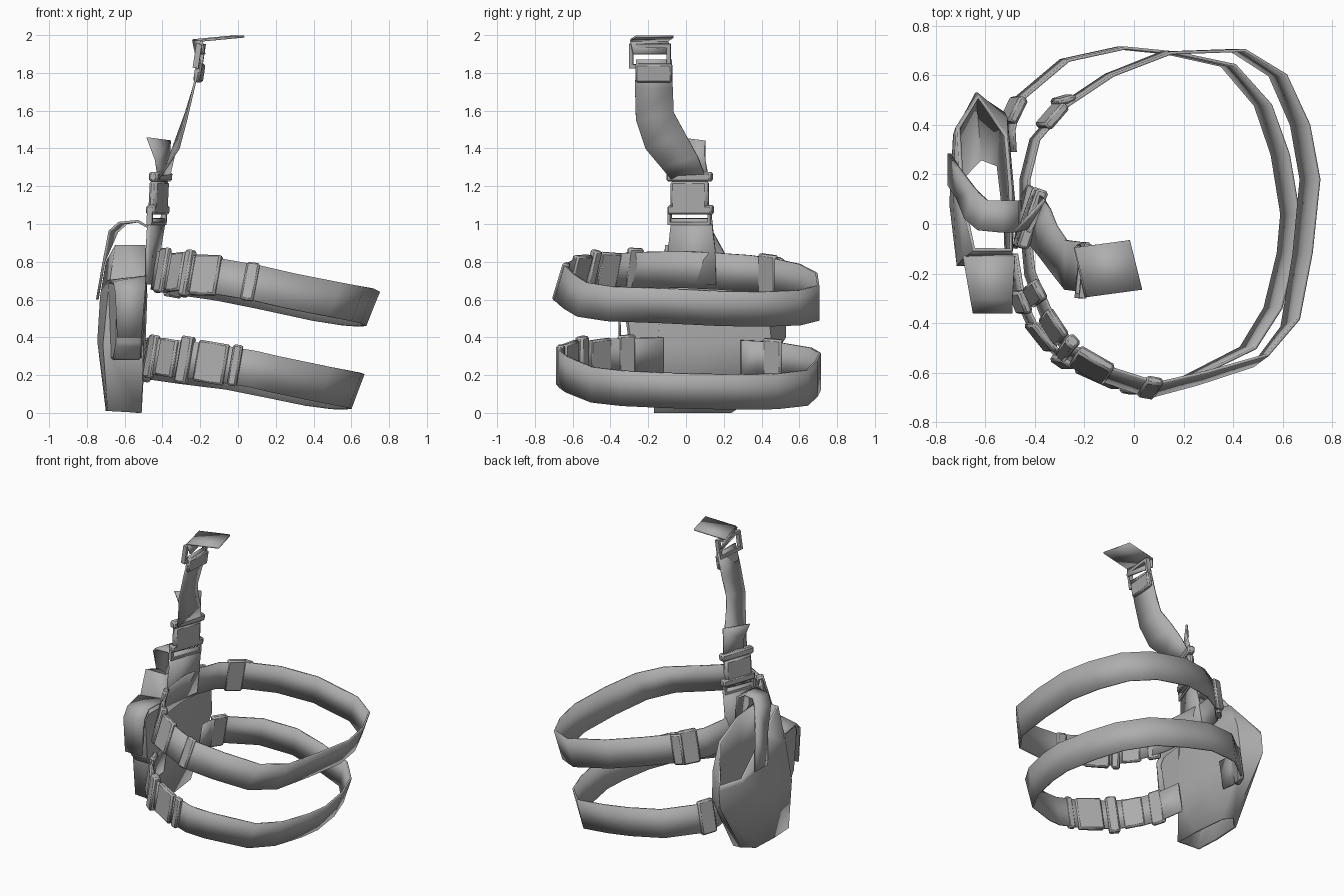
import bpy, bmesh, math
from mathutils import Vector

cube = bpy.data.objects.get("Cube")
if cube:
    bpy.data.objects.remove(cube)

GREY = (0.42, 0.42, 0.42, 1)
mat = bpy.data.materials.new("plain_grey")
mat.use_nodes = True
mat.diffuse_color = GREY
mat.node_tree.nodes["Principled BSDF"].inputs["Base Color"].default_value = GREY


def make(name, verts, faces, thick=0, bevel=0, offset=0):
    me = bpy.data.meshes.new(name)
    me.from_pydata([tuple(v) for v in verts], [], faces)
    bm = bmesh.new()
    bm.from_mesh(me)
    bmesh.ops.recalc_face_normals(bm, faces=bm.faces)
    bm.to_mesh(me)
    bm.free()
    me.materials.append(mat)
    ob = bpy.data.objects.new(name, me)
    bpy.context.collection.objects.link(ob)
    if thick:
        m = ob.modifiers.new("thickness", 'SOLIDIFY')
        m.thickness, m.offset = thick, offset
    if bevel:
        m = ob.modifiers.new("bevel", 'BEVEL')
        m.width, m.segments = bevel, 1
    bpy.ops.object.select_all(action='DESELECT')
    ob.select_set(True)
    bpy.context.view_layer.objects.active = ob
    bpy.ops.object.shade_smooth_by_angle(angle=math.radians(40))
    return ob


def ribbon(name, centres, half, thick=0.012, closed=False):
    """Flat webbing: half is one half-width vector, or one per centre."""
    halves = half if isinstance(half, list) else [half] * len(centres)
    verts = []
    for c, h in zip(centres, halves):
        verts += [Vector(c) - Vector(h), Vector(c) + Vector(h)]
    n = len(centres)
    faces = [(2 * i, 2 * ((i + 1) % n), 2 * ((i + 1) % n) + 1, 2 * i + 1)
             for i in range(n if closed else n - 1)]
    return make(name, verts, faces, thick)


def block(name, loc, axes, size, bevel=0.008):
    """Box with its own axes."""
    verts = [Vector(loc) + sum((a * s * k for a, s, k in zip(axes, size, (i, j, l))), Vector())
             for i in (-.5, .5) for j in (-.5, .5) for l in (-.5, .5)]
    faces = [(0, 1, 3, 2), (4, 6, 7, 5), (0, 4, 5, 1), (2, 3, 7, 6), (0, 2, 6, 4), (1, 5, 7, 3)]
    return make(name, verts, faces, 0, bevel)


def frame(name, loc, axes, w, h, bar, depth):
    """Rectangular ring; w along axes[0], h along axes[2]."""
    verts = []
    for d in (-depth / 2, depth / 2):
        for k in (0, bar):
            for sx, sz in ((-1, -1), (1, -1), (1, 1), (-1, 1)):
                verts.append(Vector(loc) + axes[0] * sx * (w / 2 - k)
                             + axes[1] * d + axes[2] * sz * (h / 2 - k))
    faces = []
    for i in range(4):
        j = (i + 1) % 4
        faces += [(i, j, 4 + j, 4 + i), (8 + i, 12 + i, 12 + j, 8 + j),
                  (i, 8 + i, 8 + j, j), (4 + i, 4 + j, 12 + j, 12 + i)]
    return make(name, verts, faces)


# Leg loops sink towards the model's left and the back; LOW is the drop to the lower loop
DROP = [(-0.6, 0.77), (-0.4, 0.755), (0.0, 0.71), (0.3, 0.64), (0.72, 0.56)]
LOW = -0.46


def height(x, y, drop):
    for (xa, za), (xb, zb) in zip(DROP, DROP[1:]):
        if x <= xb:
            break
    return za + (zb - za) * (x - xa) / (xb - xa) + drop - 0.05 * max(0, y)


def lean(x, y, drop):
    """Direction across the webbing, flaring out at the left side."""
    ly = 0 if drop else 0.3 * max(0, -y / 0.66)
    return Vector((0.17 + 0.23 * max(0, x / 0.7), ly, 1)).normalized()


def loop(name, pts, drop, closed):
    ribbon(name, [(x, y, height(x, y, drop)) for x, y in pts],
           [lean(x, y, drop) * 0.098 for x, y in pts], 0.012, closed)


# Upper and lower leg loops
upper = [(-0.44, 0), (-0.44, 0.18), (-0.40, 0.34), (-0.28, 0.48), (-0.1, 0.6), (0.13, 0.69),
         (0.42, 0.70), (0.58, 0.6), (0.67, 0.4), (0.71, 0.18), (0.68, -0.12), (0.63, -0.4),
         (0.51, -0.55), (0.28, -0.62), (0.08, -0.67), (-0.1, -0.61), (-0.25, -0.52),
         (-0.35, -0.37), (-0.42, -0.2)]
lower = [(-0.495, 0.29), (-0.50, 0.38), (-0.47, 0.5), (-0.28, 0.66), (-0.05, 0.71), (0.15, 0.69),
         (0.38, 0.64), (0.52, 0.48), (0.59, 0.28), (0.63, 0.04), (0.615, -0.12), (0.56, -0.34),
         (0.46, -0.50), (0.2, -0.63), (0.08, -0.67), (-0.1, -0.64), (-0.28, -0.55),
         (-0.4, -0.43), (-0.46, -0.3), (-0.49, -0.12)]
loop("upper_leg_strap", upper, 0, True)
loop("lower_leg_strap", lower, LOW, False)

# Buckle parts along each loop: start, end, height, depth, drop
parts = [
    ("upper_slider", (-0.42, -0.24), (-0.38, -0.32), 0.24, 0.035, 0),
    ("upper_clip_tongue", (-0.36, -0.36), (-0.29, -0.47), 0.21, 0.032, 0),
    ("upper_clip_rim", (-0.285, -0.48), (-0.25, -0.52), 0.25, 0.05, 0),
    ("upper_clip_body", (-0.24, -0.53), (-0.10, -0.61), 0.22, 0.04, 0),
    ("upper_strap_keeper", (0.03, -0.655), (0.10, -0.665), 0.21, 0.035, 0),
    ("upper_back_keeper", (-0.37, 0.39), (-0.29, 0.48), 0.23, 0.04, 0),
    ("upper_back_rim", (-0.32, 0.49), (-0.25, 0.51), 0.21, 0.03, 0),
    ("lower_slider", (-0.475, -0.27), (-0.44, -0.36), 0.23, 0.035, LOW),
    ("lower_clip_tongue", (-0.42, -0.40), (-0.33, -0.51), 0.20, 0.032, LOW),
    ("lower_clip_rim", (-0.31, -0.53), (-0.25, -0.57), 0.25, 0.05, LOW),
    ("lower_clip_body", (-0.22, -0.58), (-0.06, -0.65), 0.22, 0.04, LOW),
    ("lower_strap_keeper", (-0.04, -0.66), (0.01, -0.67), 0.22, 0.04, LOW),
    ("lower_back_keeper", (-0.51, 0.41), (-0.46, 0.51), 0.23, 0.04, LOW)]
for name, a, b, h, d, drop in parts:
    x, y = (a[0] + b[0]) / 2, (a[1] + b[1]) / 2
    up = lean(x, y, drop)
    along = Vector((b[0] - a[0], b[1] - a[1], 0))
    length = along.length
    along = (along - up * along.dot(up)).normalized()
    block(name, (x, y, height(x, y, drop)), (along, up.cross(along), up), (length, d, h), 0.01)

# Holster shell: open at both ends, mouth sloping down at the outer rear
rings = [  # front-out, out, rear-out, rear tip, rear-in, in, front-in
    [(-0.69, -0.17, 0.01), (-0.70, 0.0, 0.01), (-0.69, 0.2, 0.01), (-0.62, 0.27, 0.02),
     (-0.54, 0.24, 0), (-0.51, 0.0, 0), (-0.51, -0.17, 0)],
    [(-0.715, -0.17, .36), (-0.745, 0.08, .38), (-0.73, 0.36, .42), (-0.64, 0.53, .40),
     (-0.52, 0.45, .40), (-0.49, 0.1, .36), (-0.50, -0.15, .36)],
    [(-0.69, -0.14, .62), (-0.73, 0.1, .62), (-0.72, 0.39, .55), (-0.63, 0.53, .52),
     (-0.51, 0.43, .60), (-0.48, 0.1, .62), (-0.49, -0.13, .62)],
    [(-0.65, -0.11, .89), (-0.70, 0.1, .80), (-0.715, 0.39, .58), (-0.63, 0.52, .56),
     (-0.51, 0.36, .78), (-0.49, 0.14, .86), (-0.49, -0.11, .89)]]
n = len(rings[0])
shell = []
for r in range(len(rings) - 1):
    for i in range(n):
        j = (i + 1) % n
        shell.append((r * n + i, r * n + j, (r + 1) * n + j, (r + 1) * n + i))
make("holster_shell", [v for r in rings for v in r], shell, 0.016, 0, -1)

# Magazine pouch tapering forward from the shell, with lid and retaining strip
prof = [(-0.13, 0.28), (-0.22, 0.28), (-0.30, 0.36), (-0.34, 0.64), (-0.30, 0.69), (-0.12, 0.70)]
outer_x = (-0.68, -0.66, -0.645, -0.64, -0.645, -0.69)
inner_x = (-0.51, -0.52, -0.51, -0.50, -0.50, -0.48)
m = len(prof)
verts = [(x, y, z) for xs in (outer_x, inner_x) for x, (y, z) in zip(xs, prof)]
faces = [tuple(range(m)), tuple(range(m, 2 * m))]
faces += [(i, (i + 1) % m, m + (i + 1) % m, m + i) for i in range(m)]
make("front_pouch", verts, faces, 0, 0.012)
ribbon("pouch_lid", [(-0.585, -0.13, 0.71), (-0.575, -0.30, 0.705), (-0.57, -0.355, 0.65),
                     (-0.575, -0.35, 0.40)],
       [(0.105, 0, 0.012), (0.085, 0, 0.015), (0.08, 0, 0.012), (0.065, 0, 0)], 0.012)

# Retention strap arching over the mouth and down the outer face
ribbon("retention_strap",
       [(-0.745, 0.22, 0.60), (-0.71, 0.165, 0.80), (-0.66, 0.08, 0.96), (-0.61, 0.035, 1.005),
        (-0.53, 0.03, 1.015), (-0.47, 0.03, 0.98), (-0.46, 0.03, 0.82)],
       [(0, 0.065, 0)] * 2 + [(0.02, 0.06, 0)] * 2 + [(0, 0.065, 0)] * 3, 0.014)

# Hanger strap from the shell up to the belt
ribbon("lower_hanger", [(-0.46, 0.03, 0.68), (-0.45, 0.03, 0.85), (-0.43, 0.03, 1.03)],
       [(0.02, 0.13, 0), (0.03, 0.125, 0), (0.04, 0.105, 0)], 0.02)
across = Vector((0.35, 1, 0)).normalized()
rise = Vector((0.05, 0, 1)).normalized()
axes = (across, across.cross(rise).normalized(), rise)
block("hanger_clip_body", (-0.42, 0.02, 1.145), axes, (0.21, 0.045, 0.17), 0.015)
block("hanger_clip_upper_rim", (-0.41, 0.02, 1.25), axes, (0.25, 0.05, 0.05), 0.01)
block("hanger_clip_lower_rim", (-0.425, 0.025, 1.075), axes, (0.25, 0.05, 0.05), 0.01)
frame("hanger_clip_loop", (-0.43, 0.02, 1.03), axes, 0.24, 0.07, 0.015, 0.03)
ribbon("hanger_loose_end", [(-0.40, 0.04, 1.24), (-0.40, 0.04, 1.34), (-0.42, 0.035, 1.45)],
       [(0.02, 0.08, 0), (0.035, 0.06, 0), (0.06, 0.065, -0.008)])
ribbon("upper_hanger",
       [(-0.40, 0.02, 1.23), (-0.36, -0.035, 1.33), (-0.315, -0.11, 1.44), (-0.275, -0.165, 1.57),
        (-0.235, -0.17, 1.72), (-0.20, -0.17, 1.87)],
       [(0.03, 0.09, 0), (0.02, 0.095, 0.03), (0, 0.105, 0.04), (0, 0.1, 0.02),
        (0, 0.1, 0), (0, 0.095, 0)])

# Top slider and belt tab
side = Vector((0.1, 1, 0)).normalized()
rise = Vector((0.15, 0, 1)).normalized()
axes = (side, side.cross(rise).normalized(), rise)
frame("top_slider", (-0.205, -0.19, 1.89), axes, 0.22, 0.13, 0.02, 0.03)
block("hanger_fold", (-0.205, -0.17, 1.80), axes, (0.195, 0.035, 0.10), 0.01)
ribbon("belt_tab_fold", [(-0.20, -0.18, 1.90), (-0.215, -0.195, 1.972)], (-0.022, 0.1, 0))
ribbon("belt_tab", [(-0.215, -0.195, 1.972), (0.008, -0.165, 1.993)], (-0.025, 0.1, 0))
